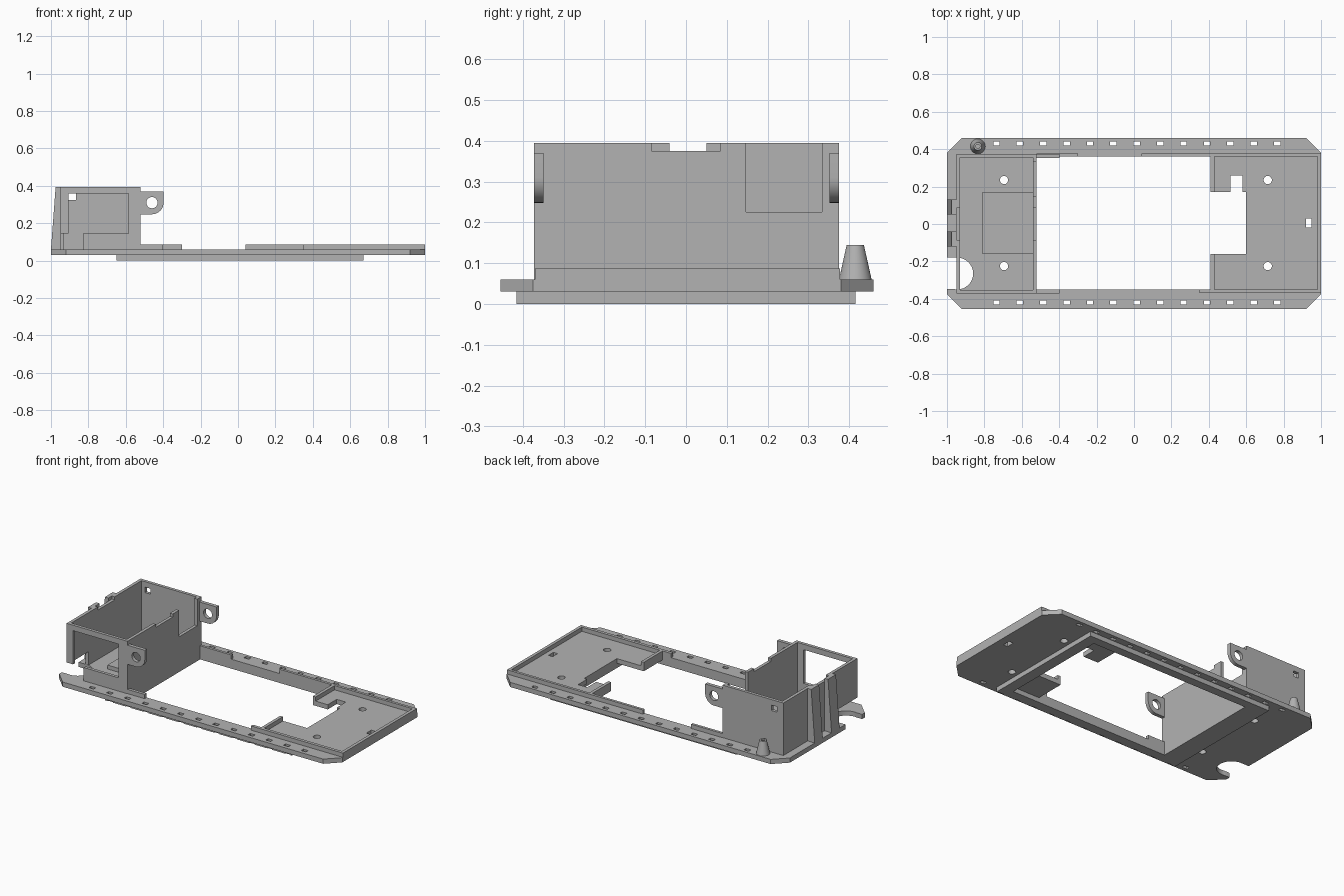
import bpy
import bmesh
from math import cos, sin, pi

cube = bpy.data.objects.get("Cube")
if cube:
    bpy.data.objects.remove(cube, do_unlink=True)

grey = bpy.data.materials.new("plain grey")
grey.use_nodes = True
colour = (0.45, 0.45, 0.45, 1)
grey.diffuse_color = colour
grey.node_tree.nodes["Principled BSDF"].inputs["Base Color"].default_value = colour


def prism(name, outline, low, high, axis="z"):
    """Extrude a 2D outline along z, or an x-z outline along y."""
    bm = bmesh.new()
    place = (lambda a, b, h: (a, b, h)) if axis == "z" else (lambda a, b, h: (a, h, b))
    face = bm.faces.new([bm.verts.new(place(a, b, low)) for a, b in outline])
    made = bmesh.ops.extrude_face_region(bm, geom=[face])["geom"]
    step = place(0, 0, high - low)
    bmesh.ops.translate(bm, vec=step, verts=[v for v in made if isinstance(v, bmesh.types.BMVert)])
    bmesh.ops.recalc_face_normals(bm, faces=bm.faces)
    mesh = bpy.data.meshes.new(name)
    bm.to_mesh(mesh)
    bm.free()
    mesh.materials.append(grey)
    obj = bpy.data.objects.new(name, mesh)
    bpy.context.collection.objects.link(obj)
    return obj


def box(name, x, y, z):
    return prism(name, [(x[0], y[0]), (x[1], y[0]), (x[1], y[1]), (x[0], y[1])], z[0], z[1])


def circle(a, b, r, n=32):
    return [(a + r * cos(2 * pi * i / n), b + r * sin(2 * pi * i / n)) for i in range(n)]


def cut(targets, cutters):
    """Subtract every cutter from every target, then drop the cutters."""
    for obj in targets:
        for c in cutters:
            m = obj.modifiers.new("cut", "BOOLEAN")
            m.operation = "DIFFERENCE"
            m.solver = "EXACT"
            m.object = c
        bpy.context.view_layer.update()
        mesh = bpy.data.meshes.new_from_object(obj.evaluated_get(bpy.context.evaluated_depsgraph_get()))
        obj.modifiers.clear()
        obj.data = mesh
    for c in cutters:
        bpy.data.objects.remove(c, do_unlink=True)


def smooth(obj):
    bpy.ops.object.select_all(action="DESELECT")
    obj.select_set(True)
    bpy.context.view_layer.objects.active = obj
    bpy.ops.object.shade_smooth_by_angle(angle=0.6)


THROUGH = (-0.1, 0.5)

# Base plate with clipped corners, and the frame beneath it
base = prism("base_plate", [(-1, -0.375), (-0.92, -0.455), (0.92, -0.455), (1, -0.375),
                            (1, 0.38), (0.92, 0.46), (-0.92, 0.46), (-1, 0.38)], 0.03, 0.06)
frame = box("under_frame", (-0.65, 0.67), (-0.415, 0.415), (0, 0.03))
cut([frame], [box("frame_hole", (-0.52, 0.6), (-0.35, 0.36), THROUGH)])
cut([base], [box("main_opening", (-0.52, 0.41), (-0.35, 0.36), THROUGH),
             box("notch", (0.4, 0.6), (-0.16, 0.17), THROUGH),
             box("notch_slot", (0.515, 0.58), (0.16, 0.26), THROUGH),
             box("end_slot", (0.92, 0.95), (-0.02, 0.03), THROUGH)])
cut([base], [prism("screw_hole", circle(x, y, 0.022), *THROUGH)
             for x in (-0.695, 0.715) for y in (-0.225, 0.235)])
cut([base, frame], [box("rail_slot", (x - 0.017, x + 0.017), (y - 0.011, y + 0.011), THROUGH)
                    for x in [-0.735 + 0.125 * i for i in range(13)] for y in (-0.42, 0.43)])

# Low lips along the rails, the far end and the notch
for name, x, y in [
    ("back_lip_short", (-0.52, -0.3), (0.36, 0.377)),
    ("back_lip_long", (0.04, 1), (0.36, 0.377)),
    ("front_lip_short", (-0.52, -0.4), (-0.37, -0.35)),
    ("front_lip_long", (0.35, 1), (-0.37, -0.35)),
    ("end_lip", (0.98, 1), (-0.35, 0.36)),
    ("notch_lip_front", (0.41, 0.43), (-0.35, -0.16)),
    ("notch_lip_back", (0.41, 0.43), (0.17, 0.36)),
]:
    box(name, x, y, (0.06, 0.087))

# Open-topped box
tray = box("box_walls", (-0.95, -0.52), (-0.372, 0.375), (0.06, 0.395))
cut([tray], [box("hollow", (-0.93, -0.54), (-0.352, 0.355), (0, 0.5))])
cut([tray], [
    box("top_notch", (-1, -0.5), (-0.085, 0.085), (0.375, 0.5)),
    box("inner_wall_notch", (-0.56, -0.5), (0.147, 0.333), (0.225, 0.5)),
    box("front_window", (-0.905, -0.585), (-0.4, -0.33), (0.145, 0.36)),
    box("front_low_gap", (-1, -0.83), (-0.4, -0.33), (0, 0.145)),
    box("outer_low_gap", (-1, -0.92), (-0.35, -0.18), (0, 0.145)),
    box("back_peephole", (-0.905, -0.865), (0.33, 0.4), (0.325, 0.36)),
])

# Rounded cable cut-out at the corner of the plate
cut([base], [prism("cable_cut", circle(-0.945, -0.265, 0.085), -0.1, 0.1),
             box("cable_gap", (-1.1, -0.945), (-0.348, -0.18), (-0.1, 0.1))])
smooth(base)
box("floor_pad", (-0.81, -0.54), (-0.16, 0.17), (0.06, 0.085))

# Tapered ribs on the outer wall
for side, y in (("front", -0.12), ("back", 0.05)):
    prism("rib_" + side, [(-1, 0.06), (-0.95, 0.06), (-0.95, 0.395), (-0.975, 0.395)], y, y + 0.08, "y")

# Mounting lugs with a rounded lower corner
corner = [(-0.46 + 0.062 * cos(a), 0.31 + 0.062 * sin(a)) for a in [-pi / 2 + pi / 20 * i for i in range(11)]]
for side, y in (("front", -0.372), ("back", 0.352)):
    lug = prism("lug_" + side, [(-0.525, 0.248)] + corner + [(-0.398, 0.37), (-0.525, 0.37)], y, y + 0.023, "y")
    cut([lug], [prism("lug_hole", circle(-0.46, 0.31, 0.03), -0.5, 0.5, "y")])
    smooth(lug)

# Hollow tapered post
bpy.ops.mesh.primitive_cone_add(vertices=32, radius1=0.04, radius2=0.021, depth=0.085,
                                location=(-0.835, 0.415, 0.1025))
post = bpy.context.object
post.name = "post"
post.data.materials.append(grey)
cut([post], [prism("post_bore", circle(-0.835, 0.415, 0.011, 16), 0.08, 0.2)])
smooth(post)
